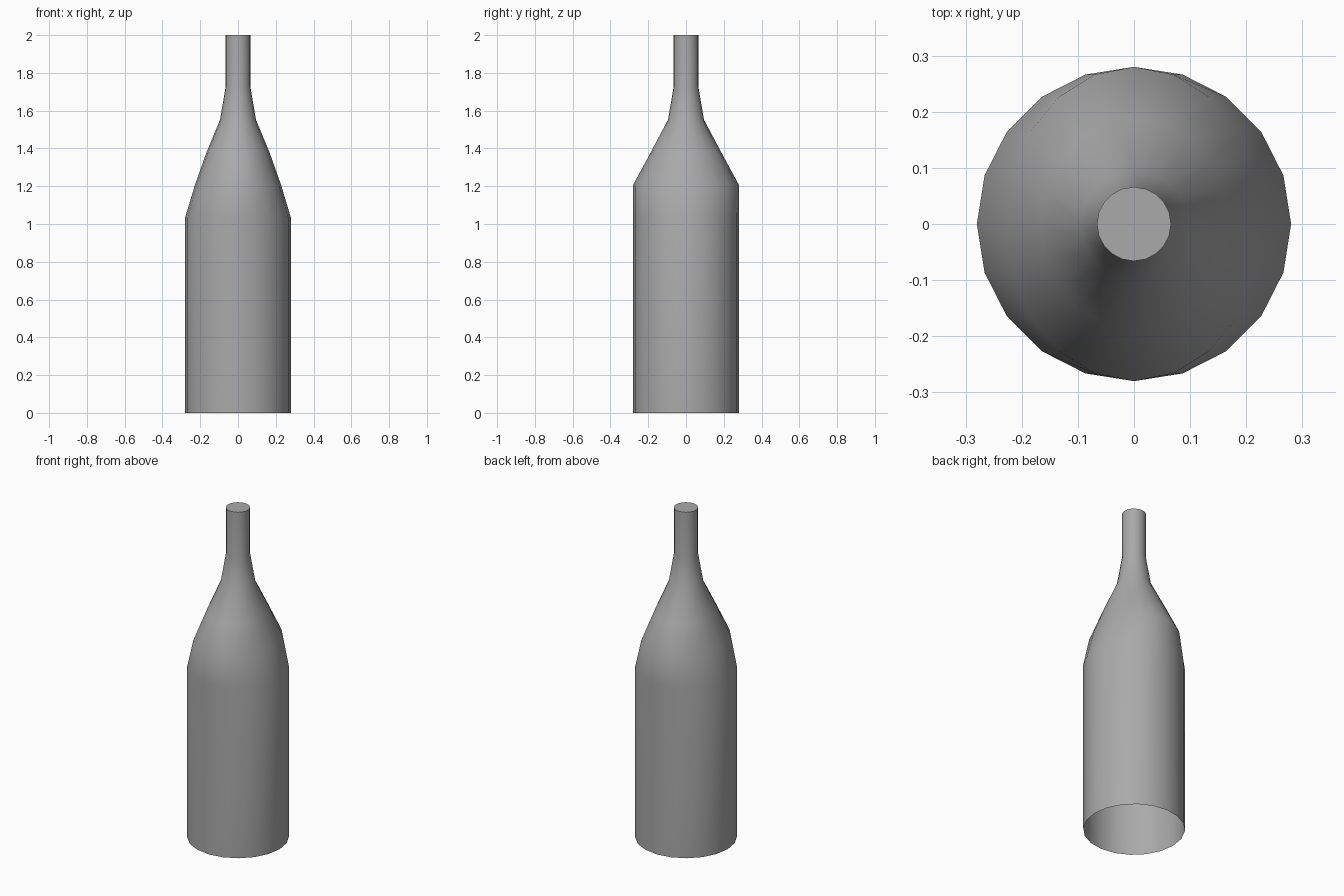
import bpy
import bmesh
from math import cos, sin, tau, radians

cube = bpy.data.objects.get("Cube")
if cube:
    bpy.data.objects.remove(cube, do_unlink=True)

SIDES = 20

# Plain grey material
grey = bpy.data.materials.new("plain grey")
grey.use_nodes = True
colour = (0.4, 0.4, 0.4, 1.0)
grey.diffuse_color = colour
grey.node_tree.nodes["Principled BSDF"].inputs["Base Color"].default_value = colour

# Rings from base to mouth: x radius, y radius, height (the shoulder is oval)
rings = [
    (0.28, 0.28, 0.0),
    (0.28, 0.28, 1.034),
    (0.228, 0.28, 1.207),
    (0.167, 0.187, 1.379),
    (0.095, 0.095, 1.552),
    (0.066, 0.066, 1.724),
    (0.066, 0.066, 2.0),
]


def add_ring(bm, rx, ry, z):
    angles = [tau * i / SIDES for i in range(SIDES)]
    return [bm.verts.new((rx * cos(a), ry * sin(a), z)) for a in angles]


# Bottle body: skinned rings, open base, closed mouth
bm = bmesh.new()
loops = [add_ring(bm, *ring) for ring in rings]
for low, high in zip(loops, loops[1:]):
    for i in range(SIDES):
        j = (i + 1) % SIDES
        bm.faces.new((low[i], low[j], high[j], high[i]))
bm.faces.new(loops[-1])

mesh = bpy.data.meshes.new("bottle")
bm.to_mesh(mesh)
bm.free()
mesh.materials.append(grey)
bottle = bpy.data.objects.new("bottle", mesh)
bpy.context.collection.objects.link(bottle)

# Smooth walls with a crisp mouth edge
bpy.ops.object.select_all(action="DESELECT")
bottle.select_set(True)
bpy.context.view_layer.objects.active = bottle
bpy.ops.object.shade_smooth_by_angle(angle=radians(40))
